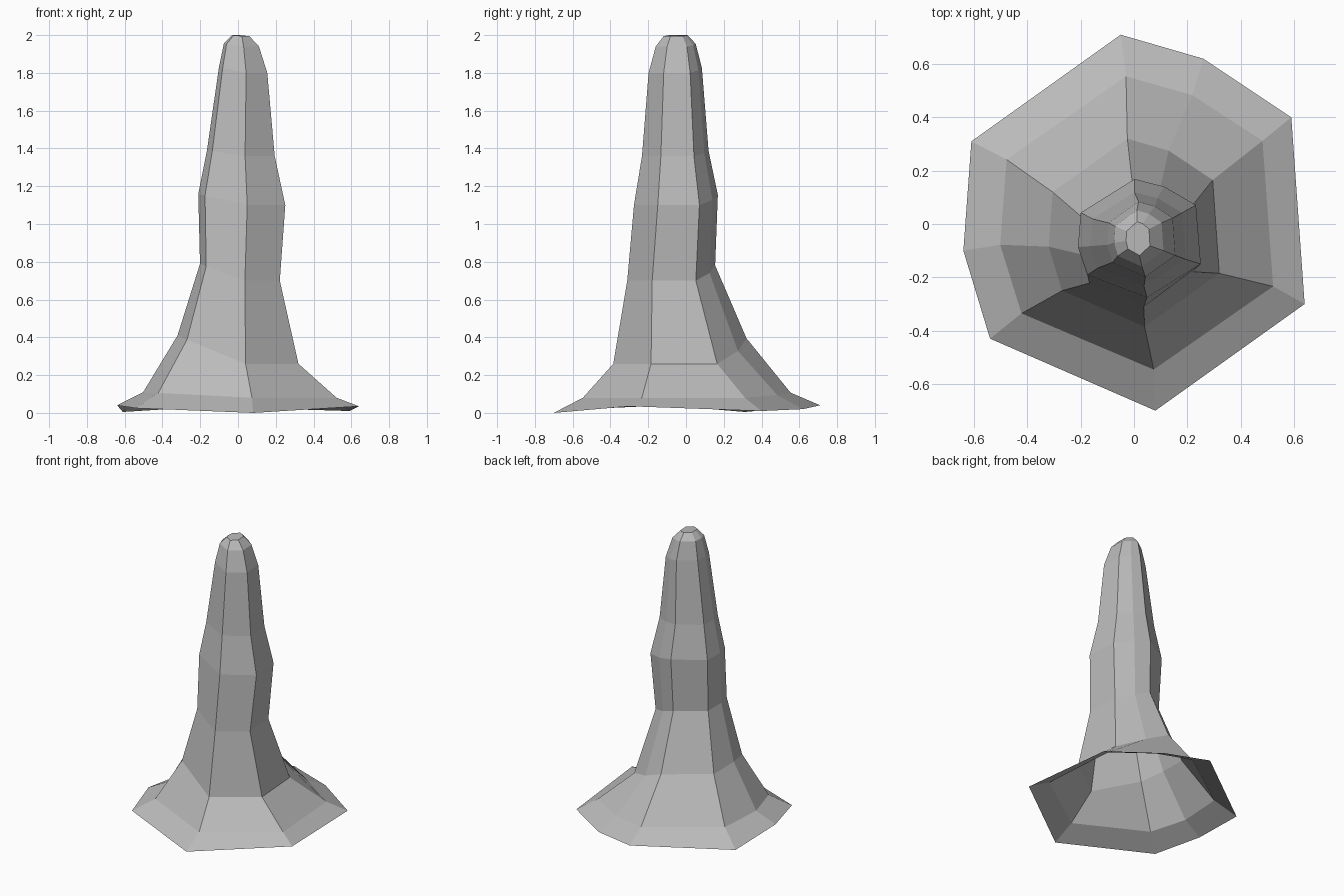
import bpy
import bmesh
from mathutils import Vector

cube = bpy.data.objects.get("Cube")
if cube:
    bpy.data.objects.remove(cube, do_unlink=True)

# Stone colour
stone = bpy.data.materials.new("grey stone")
stone.use_nodes = True
colour = (0.5, 0.5, 0.5, 1)
stone.diffuse_color = colour
stone.node_tree.nodes["Principled BSDF"].inputs["Base Color"].default_value = colour

# Uneven eight-sided foot outline: x, y, rim height, and how far the rib's rings ride up
outline = [
    (-0.05, 0.71, 0.04, 0.9),
    (0.26, 0.62, 0.02, 0.45),
    (0.59, 0.40, 0.01, 0),
    (0.64, -0.30, 0.035, 0),
    (0.08, -0.70, 0, 0),
    (-0.54, -0.43, 0.025, 0.85),
    (-0.64, -0.10, 0.04, 1),
    (-0.61, 0.31, 0.005, 0.9),
]

# Rings up the spire: x scale, y scale, x shift, y shift, height, lift
rings = [
    (0.80, 0.78, 0.01, 0, 0.08, 0.03),
    (0.50, 0.50, 0, -0.035, 0.26, 0.15),
    (0.33, 0.33, 0.01, -0.08, 0.70, 0.09),
    (0.36, 0.315, 0.02, -0.055, 1.10, 0.06),
    (0.28, 0.25, 0.015, -0.058, 1.36, 0.03),
    (0.20, 0.20, 0.027, -0.058, 1.80, 0.03),
    (0.145, 0.15, 0.018, -0.055, 1.94, 0.015),
    (0.07, 0.09, 0.015, -0.055, 1.995, 0.005),
]


def ring_points(sx, sy, cx, cy, height, lift):
    return [Vector((x * sx + cx, y * sy + cy, height + lift * rise))
            for x, y, rim, rise in outline]


bm = bmesh.new()
levels = [[bm.verts.new((x, y, rim)) for x, y, rim, rise in outline]]
levels += [[bm.verts.new(p) for p in ring_points(*r)] for r in rings]

# Faceted walls, open underneath, closed at the tip
for low, high in zip(levels, levels[1:]):
    for i in range(len(outline)):
        j = i - 1
        bm.faces.new((low[i], low[j], high[j], high[i]))
bm.faces.new(levels[-1])
bmesh.ops.recalc_face_normals(bm, faces=bm.faces)
if max(bm.faces, key=lambda f: f.calc_center_median().z).normal.z < 0:
    bmesh.ops.reverse_faces(bm, faces=bm.faces)

mesh = bpy.data.meshes.new("rock_spire")
bm.to_mesh(mesh)
bm.free()
mesh.materials.append(stone)
spire = bpy.data.objects.new("rock_spire", mesh)
bpy.context.collection.objects.link(spire)
